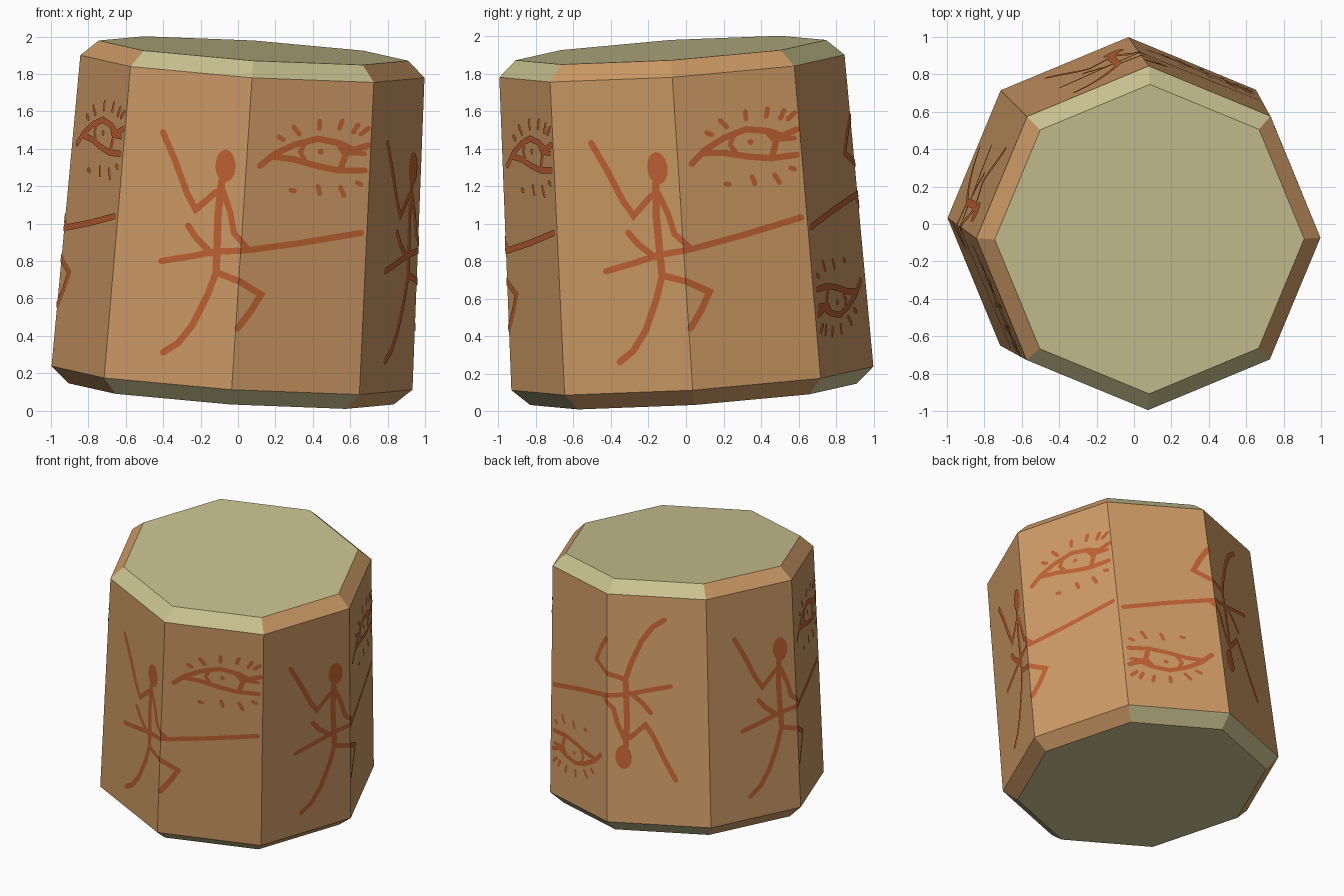
import bpy, bmesh, math
from mathutils import Vector, Matrix

if "Cube" in bpy.data.objects:
    bpy.data.objects.remove(bpy.data.objects["Cube"])

T = math.tan(math.radians(22.5))
C45 = math.sqrt(0.5)
HALF = 0.836                      # half height of the tapered wall
R_LOW, R_HIGH = 0.967, 0.922      # wall radius at its bottom and top
TILT = 0.0655
FRAME = (Matrix.Translation((0.0225, -0.0205, 1.0075)) @
         Vector((0, 0, 1)).rotation_difference(Vector((TILT, -TILT, 1))).to_matrix().to_4x4())


def material(name, srgb):
    m = bpy.data.materials.new(name)
    lin = [((c / 255 + 0.055) / 1.055) ** 2.4 for c in srgb]
    m.diffuse_color = (*lin, 1)
    m.use_nodes = True
    m.node_tree.nodes["Principled BSDF"].inputs["Base Color"].default_value = m.diffuse_color
    return m


CLAY = material("clay brown", (205, 154, 101))
KHAKI = material("pale khaki", (200, 193, 143))
PAINT = material("rust paint", (191, 98, 50))


def make_object(name, bm, mats):
    mesh = bpy.data.meshes.new(name)
    bm.to_mesh(mesh)
    bm.free()
    for m in mats:
        mesh.materials.append(m)
    ob = bpy.data.objects.new(name, mesh)
    bpy.context.collection.objects.link(ob)
    ob.matrix_world = FRAME
    return ob


# Eight-sided drum body with bevelled ends
bm = bmesh.new()
rings = []
for z, r in ((-0.9214, 0.872), (-HALF, R_LOW), (HALF, R_HIGH), (0.9214, 0.829)):
    rings.append([bm.verts.new((r * math.cos(i * math.pi / 4), r * math.sin(i * math.pi / 4), z))
                  for i in range(8)])
for a, b in zip(rings, rings[1:]):
    for i in range(8):
        j = (i + 1) % 8
        bm.faces.new((a[i], a[j], b[j], b[i]))
bm.faces.new(rings[-1])
bm.faces.new(rings[0][::-1])
bmesh.ops.recalc_face_normals(bm, faces=bm.faces)
for f in bm.faces:
    n, c = f.normal, f.calc_center_median()
    end_cap = abs(n.z) > 0.9
    bevel = abs(c.z) > HALF and abs(n.y) > abs(n.x)
    f.material_index = 1 if end_cap or bevel else 0
make_object("drum_body", bm, [CLAY, KHAKI])

# Brush strokes in front view coordinates: width, then x, z points
FIGURE = [
    (0.034, [(-0.40, 1.49), (-0.34, 1.35), (-0.27, 1.16), (-0.225, 1.075), (-0.115, 1.17)]),  # raised arm
    (0.040, [(-0.085, 1.23), (-0.105, 1.05), (-0.11, 0.90), (-0.115, 0.74)]),                 # torso
    (0.032, [(-0.08, 1.18), (-0.04, 1.06), (-0.02, 0.95), (0.05, 0.87)]),                     # front arm
    (0.034, [(-0.41, 0.80), (-0.25, 0.825), (-0.12, 0.85), (0.07, 0.86), (0.33, 0.895), (0.66, 0.95)]),  # spear
    (0.034, [(-0.265, 0.99), (-0.22, 0.92), (-0.14, 0.84)]),                                  # tail
    (0.036, [(-0.115, 0.74), (-0.16, 0.62), (-0.24, 0.46), (-0.32, 0.36), (-0.40, 0.31)]),    # back leg
    (0.036, [(-0.115, 0.74), (0.01, 0.69), (0.125, 0.62), (0.07, 0.53), (0.0, 0.44)]),        # front leg
]
EYE = [
    (0.034, [(0.12, 1.31), (0.20, 1.375), (0.31, 1.425), (0.43, 1.455), (0.55, 1.43), (0.62, 1.395), (0.70, 1.42)]),
    (0.034, [(0.18, 1.36), (0.30, 1.345), (0.42, 1.31), (0.54, 1.285), (0.68, 1.285)]),
    (0.034, [(0.54, 1.43), (0.58, 1.37), (0.55, 1.29)]),
    (0.026, [(0.36, 1.43), (0.335, 1.385), (0.36, 1.34)]),
    (0.026, [(0.59, 1.38), (0.68, 1.375)]),
]
LASHES = [
    (0.026, [(0.22, 1.465), (0.245, 1.45)]), (0.026, [(0.30, 1.52), (0.33, 1.48)]),
    (0.026, [(0.44, 1.55), (0.437, 1.51)]), (0.026, [(0.56, 1.55), (0.545, 1.51)]),
    (0.026, [(0.645, 1.53), (0.62, 1.49)]), (0.026, [(0.70, 1.51), (0.66, 1.48)]),
    (0.026, [(0.285, 1.18), (0.305, 1.175)]), (0.026, [(0.43, 1.20), (0.44, 1.16)]),
    (0.026, [(0.55, 1.195), (0.57, 1.15)]), (0.026, [(0.64, 1.22), (0.66, 1.21)]),
]
# Centre, half width, half height
HEAD = (-0.065, 1.31, 0.055, 0.088)
PUPIL = (0.445, 1.385, 0.016, 0.016)


def unproject(x, z):
    """Front view point to the drum's own x, z."""
    xl = x - 0.0225
    for _ in range(4):
        yl = T * abs(xl) - 0.945
        zl = z - 1.0075 + TILT * (xl - yl)
        xl = x - 0.0225 - TILT * zl
    return Vector((xl, 0, zl))


def ellipse(bm, cx, cz, rx, rz, n=12):
    bm.faces.new([bm.verts.new(unproject(cx + rx * math.cos(2 * math.pi * i / n),
                                         cz + rz * math.sin(2 * math.pi * i / n))) for i in range(n)])


def stroke(bm, width, pts):
    """Flat mitred ribbon with rounded ends."""
    pts = [Vector(p) for p in pts]
    pairs = []
    for i, p in enumerate(pts):
        d0 = (p - pts[max(i - 1, 0)]).normalized()
        d1 = (pts[min(i + 1, len(pts) - 1)] - p).normalized()
        d = (d0 + d1).normalized()
        k = max(d.dot(d1 if d1.length else d0), 0.6)
        off = Vector((-d.y, d.x)) * width / 2 / k
        pairs.append([bm.verts.new(unproject(*(p + s * off))) for s in (1, -1)])
    for a, b in zip(pairs, pairs[1:]):
        bm.faces.new((a[0], a[1], b[1], b[0]))
    for p in (pts[0], pts[-1]):
        ellipse(bm, p.x, p.y, width / 2, width / 2, 8)


def wall_radius(z):
    return R_LOW + (R_HIGH - R_LOW) * (z + HALF) / (2 * HALF)


def painting(name, strokes, ellipses, turn, flip):
    """Lay a painting on the two walls facing the given direction."""
    bm = bmesh.new()
    for w, pts in strokes:
        stroke(bm, w, pts)
    for e in ellipses:
        ellipse(bm, *e)
    if flip:
        bmesh.ops.rotate(bm, verts=bm.verts, matrix=Matrix.Rotation(math.pi, 3, 'Y'))
    # Split on the middle corner, trim at the outer corners
    slope = (R_LOW - R_HIGH) / (2 * HALF) * C45
    for x, no, trim in ((0, (1, 0, 0), False), (1, (1, 0, slope), True), (-1, (-1, 0, slope), True)):
        bmesh.ops.bisect_plane(bm, geom=bm.verts[:] + bm.edges[:] + bm.faces[:], dist=1e-6,
                               plane_co=(x * C45 * wall_radius(0), 0, 0), plane_no=no, clear_outer=trim)
    for v in bm.verts:
        v.co.y = T * abs(v.co.x) - wall_radius(v.co.z) - 0.004
    bm.normal_update()
    for f in bm.faces:
        if f.normal.y > 0:
            f.normal_flip()
    bmesh.ops.rotate(bm, verts=bm.verts, matrix=Matrix.Rotation(turn, 3, 'Z'))
    make_object(name, bm, [PAINT])


# Four wall pairs: the one at the back is upside down
for side, quarter in (("front", 0), ("right", 1), ("back", 2), ("left", 3)):
    turn, flip = quarter * math.pi / 2, side == "back"
    painting(side + "_painted_hunter", FIGURE, [HEAD], turn, flip)
    painting(side + "_painted_eye", EYE + LASHES, [PUPIL], turn, flip)
